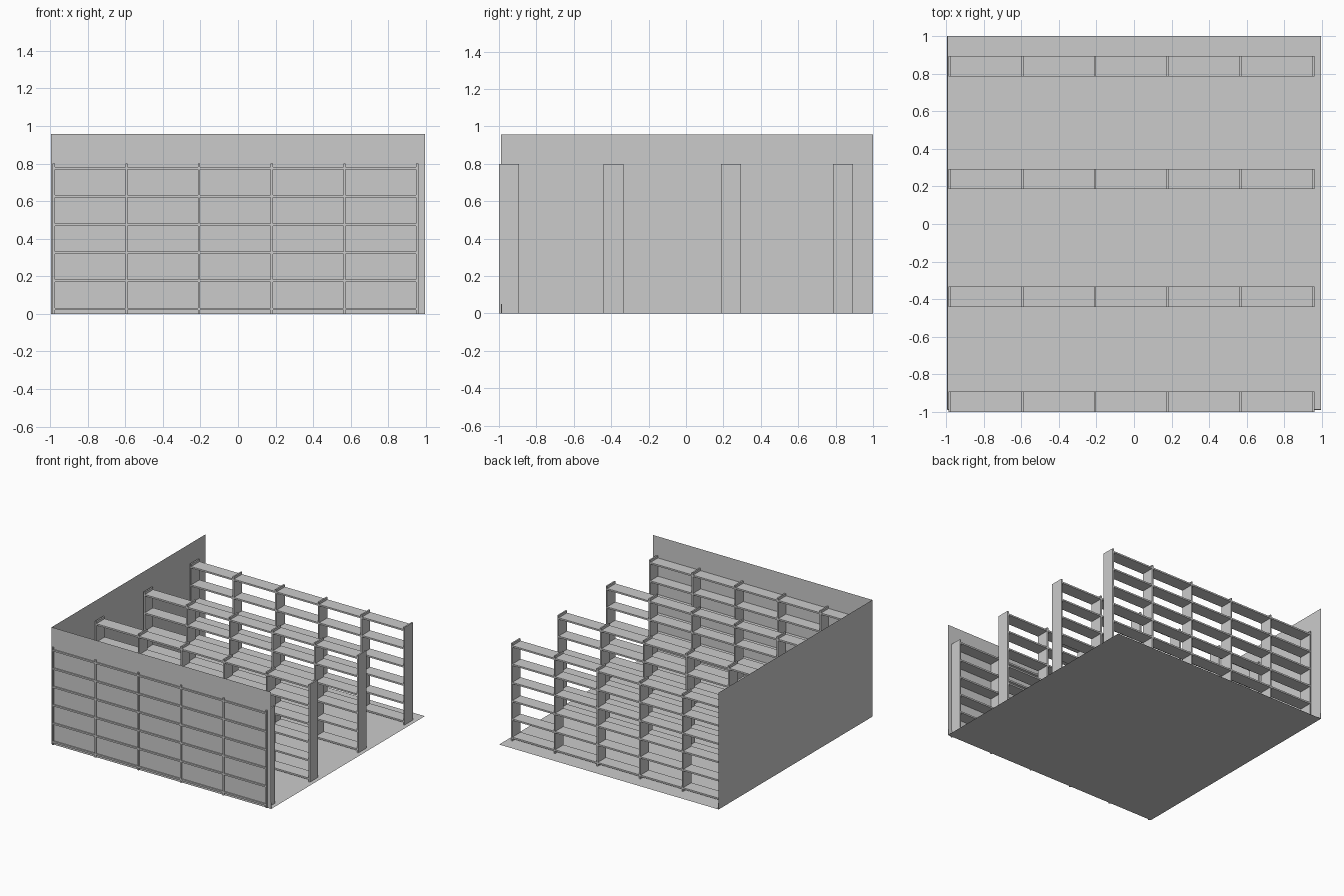
import bpy

if "Cube" in bpy.data.objects:
    bpy.data.objects.remove(bpy.data.objects["Cube"])

X0, X1 = -0.996, 0.994      # room extents
Y0, Y1 = -0.99, 1.0
WALL_H = 0.957


def mesh_object(name, verts, faces):
    mesh = bpy.data.meshes.new(name)
    mesh.from_pydata(verts, [], faces)
    mesh.update()
    obj = bpy.data.objects.new(name, mesh)
    bpy.context.collection.objects.link(obj)
    return obj


def box(name, x0, x1, y0, y1, z0, z1):
    verts = [(x, y, z) for x in (x0, x1) for y in (y0, y1) for z in (z0, z1)]
    faces = [(0, 1, 3, 2), (4, 6, 7, 5), (0, 4, 5, 1),
             (2, 3, 7, 6), (0, 2, 6, 4), (1, 5, 7, 3)]
    return mesh_object(name, verts, faces)


def sheet(name, *corners):
    return mesh_object(name, corners, [(0, 1, 2, 3)])


# Room: floor and two single-sheet walls
sheet("floor", (X0, Y0, 0), (X1, Y0, 0), (X1, Y1, 0), (X0, Y1, 0))
sheet("front_wall", (X1, Y0, 0), (X0, Y0, 0), (X0, Y0, WALL_H), (X1, Y0, WALL_H))
sheet("left_wall", (X0, Y0, 0), (X0, Y1, 0), (X0, Y1, WALL_H), (X0, Y0, WALL_H))

# Skirting along the inside of both walls
box("front_skirting", X0, X1, Y0, Y0 + 0.005, 0, 0.05)
box("left_skirting", X0, X0 + 0.005, Y0, Y1, 0, 0.05)

# Four shelving rows, each with six uprights and five bays of six boards
UPRIGHT_X = [-0.981 + 0.387 * i for i in range(6)]
BOARD_Z = [0.019 + 0.1498 * i for i in range(6)]
HALF = 0.006
DEPTH = 0.108

for r, y in enumerate((-1.0, -0.441, 0.186, 0.786), 1):
    for i, x in enumerate(UPRIGHT_X, 1):
        box(f"row{r}_upright_{i}", x - HALF, x + HALF, y, y + DEPTH, 0, 0.8)
    for b, (xa, xb) in enumerate(zip(UPRIGHT_X, UPRIGHT_X[1:]), 1):
        for s, z in enumerate(BOARD_Z, 1):
            box(f"row{r}_bay{b}_board_{s}", xa + HALF, xb - HALF,
                y, y + DEPTH, z, z + 0.013)
